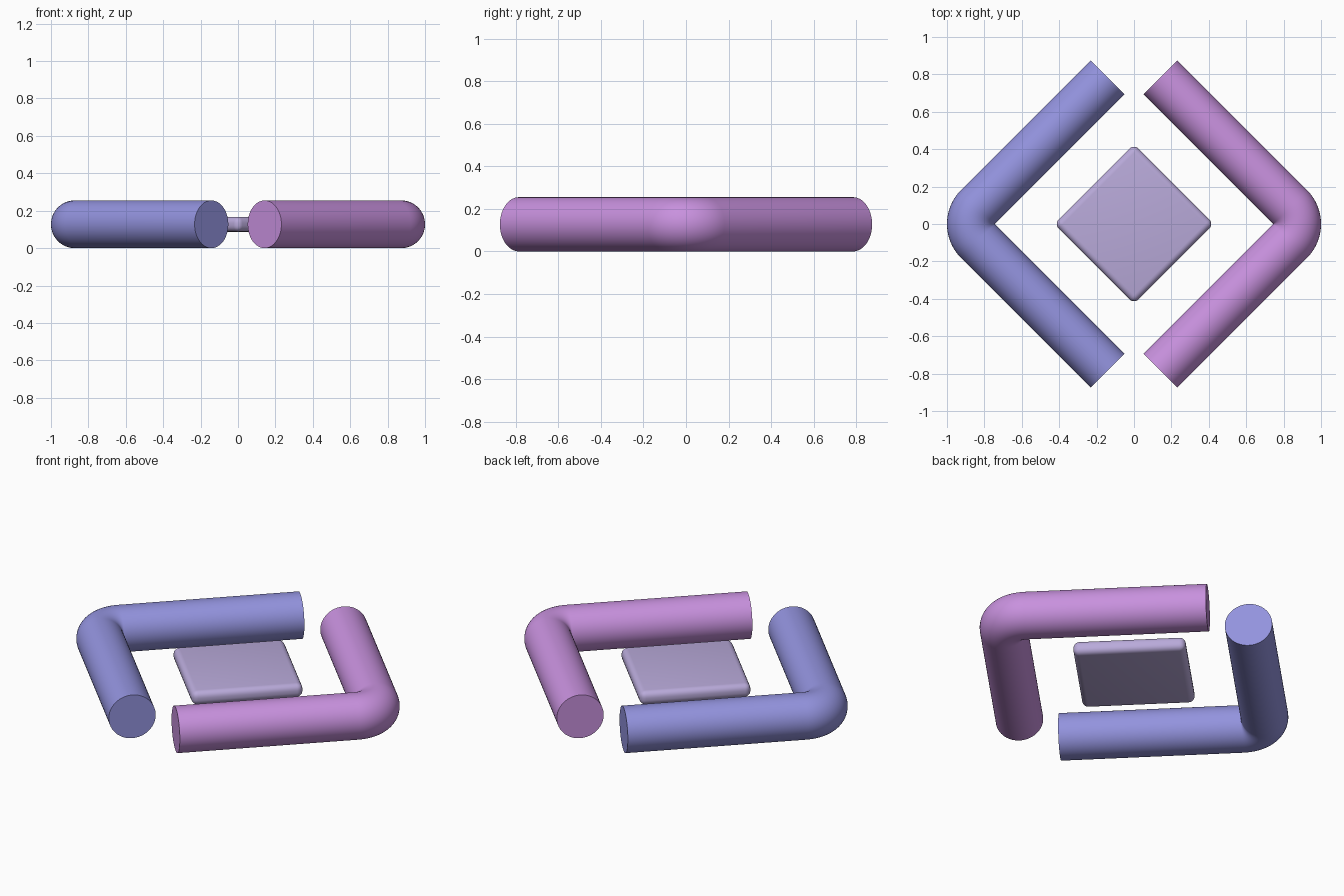
import bpy, bmesh, math
from mathutils import Vector

if "Cube" in bpy.data.objects:
    bpy.data.objects.remove(bpy.data.objects["Cube"])

R = 0.1275          # tube radius
BEND = 0.129        # centreline bend radius, giving a tight inner corner
BEND_X = 0.7435     # centre of the bend
END = (0.142, 0.784)  # centre of the open tube end
SIDES, STEPS = 64, 16


def material(name, colour):
    m = bpy.data.materials.new(name)
    m.diffuse_color = (*colour, 1)
    m.use_nodes = True
    m.node_tree.nodes["Principled BSDF"].inputs["Base Color"].default_value = m.diffuse_color
    return m


def finish(bm, name, mat):
    bmesh.ops.recalc_face_normals(bm, faces=bm.faces)
    me = bpy.data.meshes.new(name)
    bm.to_mesh(me)
    bm.free()
    me.materials.append(mat)
    ob = bpy.data.objects.new(name, me)
    bpy.context.collection.objects.link(ob)
    bpy.ops.object.select_all(action='DESELECT')
    ob.select_set(True)
    bpy.context.view_layer.objects.active = ob
    return ob


def smooth(angle):
    bpy.ops.object.shade_smooth_by_angle(angle=math.radians(angle))


def bent_tube(name, side, mat):
    # centreline stations: position and outward angle of each ring
    q = math.pi / 4
    stations = [(END[0], -END[1], -q)]
    for i in range(STEPS + 1):
        a = -q + 2 * q * i / STEPS
        stations.append((BEND_X + BEND * math.cos(a), BEND * math.sin(a), a))
    stations.append((END[0], END[1], q))
    bm = bmesh.new()
    rings = []
    for x, y, a in stations:
        ring = []
        for k in range(SIDES):
            t = 2 * math.pi * k / SIDES
            d = R * math.cos(t)
            ring.append(bm.verts.new((side * (x + d * math.cos(a)),
                                      y + d * math.sin(a),
                                      R + R * math.sin(t))))
        rings.append(ring)
    for r0, r1 in zip(rings, rings[1:]):
        for k in range(SIDES):
            n = (k + 1) % SIDES
            bm.faces.new((r0[k], r0[n], r1[n], r1[k]))
    # flat end caps
    bm.faces.new(rings[0])
    bm.faces.new(rings[-1])
    finish(bm, name, mat)
    smooth(50)


blue = material("periwinkle_blue", (0.292, 0.292, 0.730))
pink = material("orchid_pink", (0.578, 0.283, 0.730))
lilac = material("pale_lilac", (0.485, 0.402, 0.701))

# two angled brackets facing each other
bent_tube("left_bracket", -1, blue)
bent_tube("right_bracket", 1, pink)

# rounded diamond slab in the middle
bm = bmesh.new()
tip, half = 0.427, 0.04
base = [bm.verts.new(v) for v in ((tip, 0, R - half), (0, tip, R - half),
                                  (-tip, 0, R - half), (0, -tip, R - half))]
face = bm.faces.new(base)
top = bmesh.ops.extrude_face_region(bm, geom=[face])
bmesh.ops.translate(bm, vec=Vector((0, 0, 2 * half)),
                    verts=[g for g in top["geom"] if isinstance(g, bmesh.types.BMVert)])
# drop any leftover interior face, keep the closed box
if not any(all(v in base for v in f.verts) for f in bm.faces):
    bm.faces.new(base)
slab = finish(bm, "centre_diamond", lilac)
bev = slab.modifiers.new("rounded_edges", 'BEVEL')
bev.width, bev.segments = 0.033, 5
bpy.ops.object.modifier_apply(modifier=bev.name)
smooth(35)
